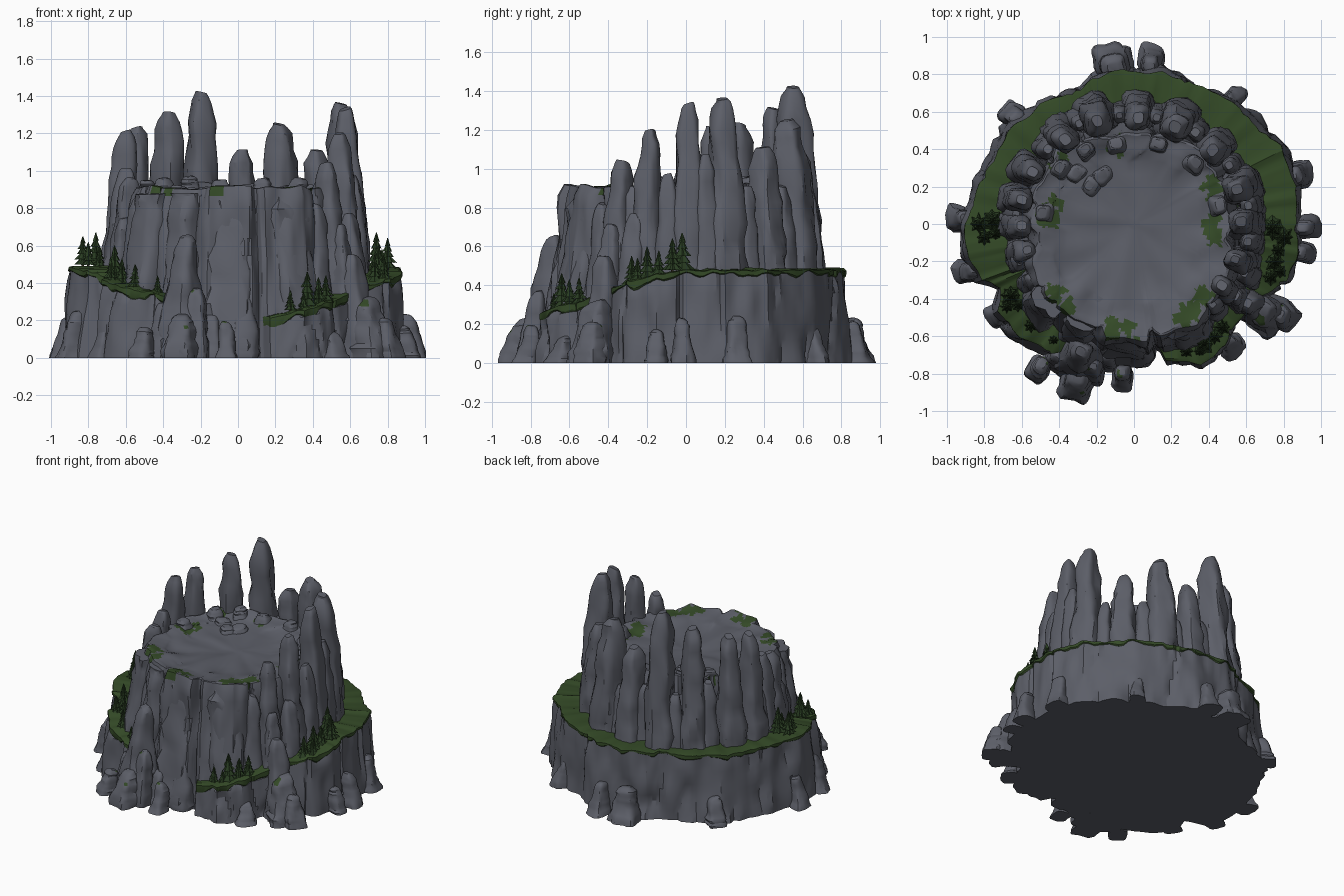
import bpy, bmesh, math, random
from mathutils import Vector, noise

random.seed(4)
old = bpy.data.objects.get("Cube")
if old:
    bpy.data.objects.remove(old, do_unlink=True)


def material(name, color):
    mat = bpy.data.materials.new(name)
    mat.use_nodes = True
    mat.diffuse_color = (*color, 1)
    mat.node_tree.nodes["Principled BSDF"].inputs["Base Color"].default_value = (*color, 1)
    return mat


stone = material("grey_stone", (.107, .113, .138))
grass = material("moss_green", (.034, .068, .02))
needles = material("pine_green", (.021, .044, .015))
bark = material("bark_brown", (.03, .02, .012))
built = []


def finish(name, bm, mats):
    bmesh.ops.recalc_face_normals(bm, faces=bm.faces)
    mesh = bpy.data.meshes.new(name)
    bm.to_mesh(mesh)
    bm.free()
    for mat in mats:
        mesh.materials.append(mat)
    obj = bpy.data.objects.new(name, mesh)
    bpy.context.collection.objects.link(obj)
    built.append(obj)


def add_loft(bm, rings, index=lambda k: 0):
    """Skin a stack of closed rings and cap both ends."""
    loops = [[bm.verts.new(p) for p in ring] for ring in rings]
    for k, (low, high) in enumerate(zip(loops, loops[1:])):
        for i in range(len(low)):
            j = (i + 1) % len(low)
            bm.faces.new((low[i], low[j], high[j], high[i])).material_index = index(k)
    bm.faces.new(loops[0][::-1]).material_index = index(0)
    bm.faces.new(loops[-1]).material_index = index(len(loops))


def weathered(p, amount):
    """Push a point in or out with upright cracks and broad bulges."""
    out = Vector((p.x, p.y, 0)).normalized()
    bulge = noise.noise(Vector((p.x * 5, p.y * 5, p.z * 1.5)))
    facet = noise.noise(Vector((p.x * 13, p.y * 13, p.z * 5 + 7)))
    crack = max(0, 1 - abs(noise.noise(Vector((p.x * 4, p.y * 4, p.z * .5 + 20)))) * 14)
    return p + out * amount * (bulge + .6 * facet - .7 * crack)


def outline(points, steps):
    """Subdivide a closed outline evenly along each side."""
    points = [Vector(p) for p in points]
    return [a.lerp(b, i / steps) for a, b in zip(points, points[1:] + points[:1])
            for i in range(steps)]


def scaled(p, s, z):
    return Vector((p.x * s, p.y * s, z))


# Lower cliff with the sloping grass ledge
ledge = outline([
    (.86, 0, .48), (.86, .2, .48), (.77, .41, .48), (.56, .61, .48), (.33, .73, .48),
    (.15, .81, .48), (-.05, .82, .48), (-.22, .77, .48), (-.28, .7, .48), (-.5, .64, .48),
    (-.67, .48, .48), (-.82, .22, .48), (-.9, 0, .49), (-.88, -.17, .49), (-.81, -.3, .47),
    (-.71, -.34, .44), (-.72, -.46, .42), (-.6, -.6, .38), (-.45, -.68, .35),
    (-.33, -.66, .32), (-.2, -.6, .25), (.1, -.6, .22), (.17, -.73, .22),
    (.35, -.74, .26), (.48, -.64, .3), (.54, -.52, .33), (.66, -.4, .38),
    (.8, -.3, .42), (.87, -.15, .46)], 9)
rings = []
wall = (0, .08, .16, .25, .35, .45, .55, .65, .75, .84)
for t in wall:
    rings.append([weathered(scaled(p, 1.05 - .05 * t, p.z * t), .035) for p in ledge])
for drop, s in ((1, 1), (.8, 1.01), (.15, 1.01), (0, .99), (0, .9), (-.15, .75), (-.3, .6)):
    rings.append([weathered(scaled(p, s, p.z - drop * (.025 + .1 * (.49 - p.z)) *
                                   (1.1 + 1.3 * noise.noise(p * 14))), .025)
                  + Vector((0, 0, .012 * noise.noise(p * 22))) for p in ledge])
bm = bmesh.new()
add_loft(bm, rings, lambda k: int(k >= len(wall)))
finish("lower_cliff", bm, [stone, grass])

# Central plateau with a shallow dished floor that rises toward the spires
rim = outline([(.54, 0), (.5, .22), (.38, .4), (.2, .48), (0, .5), (-.22, .48), (-.4, .4),
               (-.52, .2), (-.56, 0), (-.54, -.22), (-.48, -.4), (-.32, -.52), (-.18, -.58),
               (-.15, -.61), (.07, -.62), (.1, -.57), (.14, -.6), (.34, -.54), (.41, -.42),
               (.5, -.25)], 18)
rings = []
for t in (0, .1, .2, .3, .4, .5, .6, .7, .8, .88, .95):
    rings.append([weathered(scaled(p, 1.2 - .2 * t, .91 * t), .05) for p in rim])
for s, z in ((.985, .91), (.96, .915), (.935, .912), (.91, .91), (.88, .907), (.85, .903),
             (.82, .9), (.79, .895), (.76, .89), (.72, .886), (.68, .883), (.55, .877),
             (.4, .872), (.2, .87), (.06, .87)):
    rings.append([weathered(scaled(p, s, z + .03 * max(0, p.y) * s ** 4), .03 * s) +
                  Vector((0, 0, .025 * noise.noise(p.to_3d() * s * 7))) for p in rim])
bm = bmesh.new()
add_loft(bm, rings)
patches = [(-.42, -.38), (-.35, -.45), (-.11, -.57), (-.03, -.56), (.26, -.5), (.31, -.46),
           (.37, -.4), (.42, 0), (.43, -.05), (-.46, .03), (-.43, .1), (-.38, .34), (.42, .2),
           (-.1, .42)]
for face in bm.faces:
    c = face.calc_center_median()
    if c.z > .86:
        near = min((c.xy - Vector(q)).length for q in patches)
        face.material_index = int(near + .05 * noise.noise(c * 25) < .05)
finish("plateau", bm, [stone, grass])


def rock(name, x, y, wide, deep, bottom, top, lean=.04, taper=.55, rounding=.75, moss=False):
    """Blocky weathered column facing away from the middle, leaning inwards."""
    out = Vector((x, y, 0)).normalized()
    side = Vector((-out.y, out.x, 0))
    turn = random.uniform(-.3, .3)
    tilt = Vector((random.uniform(-.4, .4), random.uniform(-.4, .4), 0)) * rounding
    rings = []
    for t in (0, .08, .16, .24, .33, .42, .51, .6, .69, .77, .84, .9, .95, .985, 1):
        cap = math.sqrt(1 - rounding * (max(0, t - .86) / .14) ** 2)
        size = (1.15 - taper * t) * cap * random.uniform(.94, 1.06)
        drift = side * random.uniform(-.05, .05) * wide
        middle = Vector((x, y, bottom + (top - .01 - bottom) * t)) + out * lean * (1 - t) + drift
        ring = []
        for i in range(24):
            a = math.tau * i / 24
            u, v = (math.copysign(abs(f) ** .65, f) for f in (math.cos(a + turn), math.sin(a + turn)))
            p = middle + side * wide * size * u + out * deep * size * v
            chip = noise.noise(Vector((p.x * 12, p.y * 12, p.z * 6)))
            chip += .5 * noise.noise(Vector((p.x * 28, p.y * 28, p.z * 13)))
            offset = (p - middle) * (1 + .27 * chip)
            ring.append(middle + offset + Vector((0, 0, offset.dot(tilt) * t ** 4)))
        rings.append(ring)
    bm = bmesh.new()
    add_loft(bm, rings)
    bmesh.ops.recalc_face_normals(bm, faces=bm.faces)
    for face in bm.faces:
        c = face.calc_center_median()
        if moss and face.normal.z > .6 and noise.noise(c * 9) > .3:
            face.material_index = 1
    finish(name, bm, [stone, grass])


# Tall spires around the back and sides: x, y, half width, half depth, top
spires = [(-.19, .55, .095, .11, 1.43), (.02, .57, .085, .1, 1.12), (.22, .52, .1, .11, 1.26),
          (-.37, .45, .085, .1, 1.32), (-.54, .28, .08, .09, 1.24), (-.6, .13, .075, .085, 1.22),
          (-.6, -.01, .075, .085, 1.02), (-.57, -.14, .075, .085, .97), (.42, .39, .09, .1, 1.12),
          (.55, .19, .095, .1, 1.37), (.57, .01, .085, .09, 1.34), (.54, -.19, .075, .085, 1.21),
          (.47, -.33, .07, .08, 1.05)]
for i, (x, y, w, d, top) in enumerate(spires):
    rock(f"spire_{i + 1}", x, y, w, d, .4, top)

# Shorter shoulders between the spires: x, y, half width, top
shoulders = [(-.29, .54, .07, .85), (.12, .57, .06, .82), (.33, .49, .07, .92), (-.08, .58, .06, .88),
             (-.46, .4, .07, .93), (.51, .31, .06, .92), (.61, .1, .07, 1.08), (.61, -.09, .07, .98),
             (.59, -.26, .07, .78), (.54, -.38, .07, .72), (.42, -.43, .06, .83),
             (-.63, .06, .06, .8), (-.61, -.2, .06, .76), (-.53, -.3, .07, .86)]
for i, (x, y, w, top) in enumerate(shoulders):
    rock(f"shoulder_{i + 1}", x, y, w, w, .2, top)

# Flat-topped slabs of the front wall
for i, (x, y, w) in enumerate([(-.43, -.38, .1), (-.26, -.47, .09), (-.04, -.51, .12), (.24, -.47, .11)]):
    rock(f"front_slab_{i + 1}", x, y, w, .1, 0, .89, lean=.14, taper=.15, rounding=.15)

# Boulders at the foot: x, y, half width, half depth, top
boulders = [(.9, -.02, .055, .06, .24), (.85, .26, .06, .06, .25), (.51, .64, .05, .06, .2),
            (.09, .84, .06, .07, .22), (-.11, .84, .095, .08, .24), (-.63, .57, .06, .05, .2),
            (-.91, .03, .06, .05, .22), (-.86, -.24, .06, .06, .26), (-.7, -.47, .06, .05, .2),
            (-.49, -.75, .055, .06, .17), (-.3, -.83, .085, .08, .24),
            (-.22, -.76, .07, .06, .38), (-.06, -.79, .05, .06, .2), (.03, -.66, .07, .06, .35),
            (.61, -.42, .08, .08, .56), (.69, -.46, .1, .09, .33), (.78, -.48, .07, .06, .22),
            (.88, -.15, .05, .05, .18), (-.4, -.7, .06, .05, .3), (.5, -.62, .06, .05, .15),
            (-.14, -.69, .06, .06, .24)]
for i, (x, y, w, d, top) in enumerate(boulders):
    rock(f"boulder_{i + 1}", x, y, w, d, 0, top, moss=y < -.4)

# Tapering tower standing against the front wall
rock("front_tower", -.285, -.68, .12, .11, 0, .66, lean=.05, taper=.75, moss=True)

# Low stones lying on the floor and banked against the spires
stones = [(-.24, .21, .92), (-.17, .26, .92), (-.31, .27, .93), (-.4, .3, .97), (-.1, .43, .96),
          (.13, .43, .97), (.33, .33, .97), (.46, .1, .97), (-.49, .06, .96), (-.26, .4, .98)]
for i, (x, y, top) in enumerate(stones):
    rock(f"floor_stone_{i + 1}", x, y, .065, .055, .83, top, lean=-.02, rounding=.5)


def pine(name, x, y, z, height):
    """Trunk with ragged skirts of needles."""
    bm = bmesh.new()

    def ring(radius, h, ragged):
        points = []
        for i in range(16):
            r = radius * (1 - ragged * (i % 2)) * random.uniform(1 - ragged, 1)
            a = math.tau * i / 16
            points.append(Vector((x + r * math.cos(a), y + r * math.sin(a), z + h * height - .3 * ragged * r)))
        return points
    add_loft(bm, [ring(.007, -.15, 0), ring(.005, .5, 0)], lambda k: 1)
    for k in range(5):
        h = .08 + .17 * k
        wide = .058 * (1 - .18 * k) * height / .15
        add_loft(bm, [ring(wide * .4, h + .04, 0), ring(wide, h, .3), ring(wide * .1, h + .24, 0)])
    finish(name, bm, [needles, bark])


# Pines along the ledge: x, y, ground, height
pines = [(-.83, 0, .49, .16), (-.76, .02, .49, .18), (-.8, -.07, .49, .13), (-.74, -.05, .48, .12),
         (-.66, -.38, .41, .19), (-.68, -.44, .4, .13), (-.62, -.43, .39, .14), (-.55, -.54, .37, .13),
         (-.43, -.62, .34, .1), (.28, -.68, .25, .11), (.37, -.64, .27, .19), (.43, -.6, .28, .15),
         (.47, -.55, .3, .14), (.35, -.68, .25, .1), (.74, -.02, .47, .2), (.8, -.07, .47, .17),
         (.75, -.2, .43, .17), (.73, -.28, .4, .15), (.78, -.25, .42, .12), (.77, -.14, .45, .13)]
for i, (x, y, z, h) in enumerate(pines):
    pine(f"pine_{i + 1}", x, y, z, h)

# Smooth weathered faces while keeping hard breaks
bpy.ops.object.select_all(action="DESELECT")
for obj in built:
    obj.select_set(True)
bpy.context.view_layer.objects.active = built[0]
bpy.ops.object.shade_smooth_by_angle(angle=math.radians(30))
